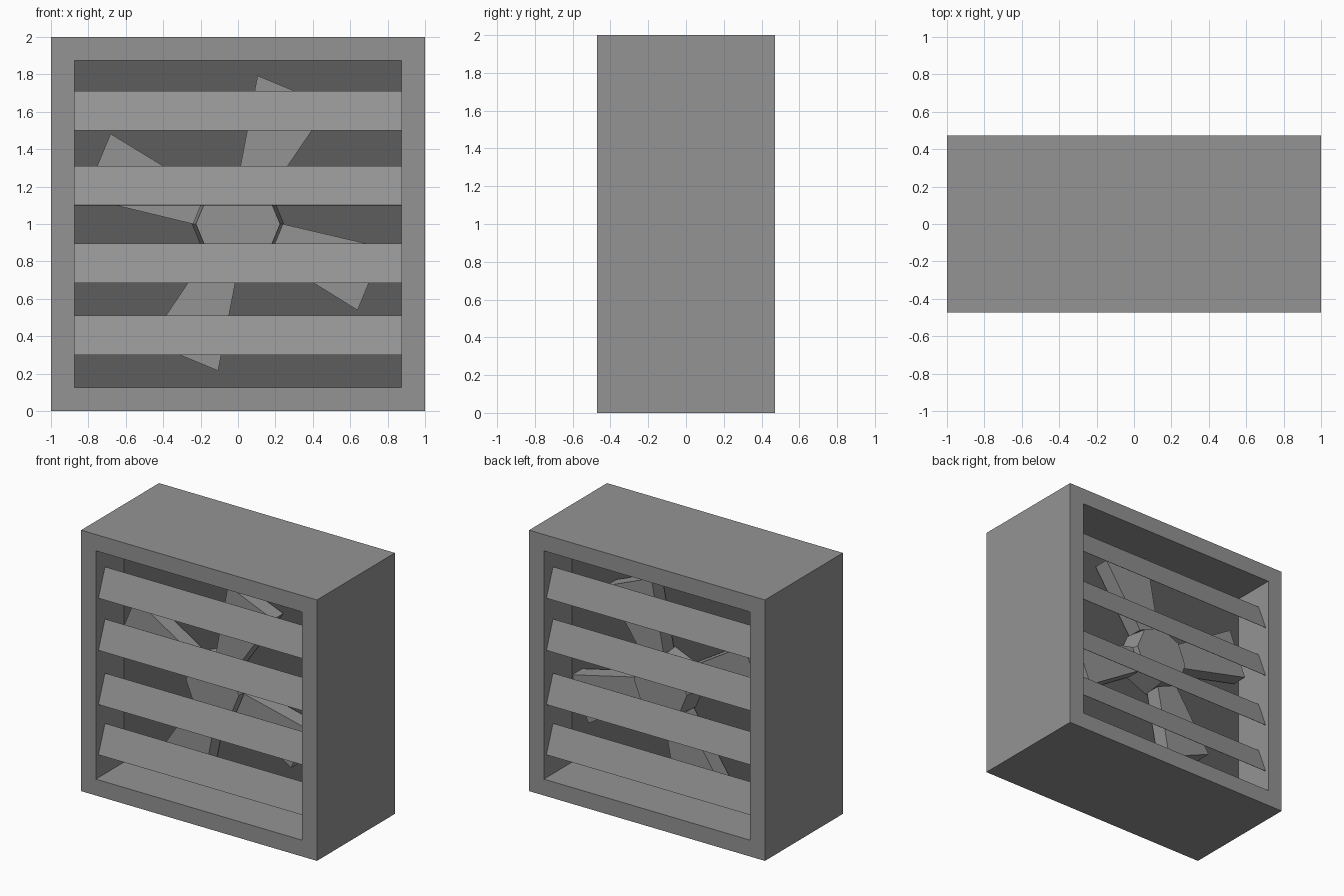
import bpy, bmesh, math
from mathutils import Vector

if "Cube" in bpy.data.objects:
    bpy.data.objects.remove(bpy.data.objects["Cube"])

HALF_Y = 0.472      # half depth of the housing
RECESS = 0.34       # depth of front and back recess
FLOOR_Y = -(HALF_Y - RECESS)


def material(name, v):
    m = bpy.data.materials.new(name)
    m.diffuse_color = (v, v, v, 1)
    m.use_nodes = True
    m.node_tree.nodes["Principled BSDF"].inputs["Base Color"].default_value = m.diffuse_color
    return m


grey = material("light grey metal", 0.295)
dark = material("dark grey panel", 0.109)


def make(name, bm, mats, mirror=False):
    bmesh.ops.recalc_face_normals(bm, faces=bm.faces)
    me = bpy.data.meshes.new(name)
    bm.to_mesh(me)
    bm.free()
    for m in mats:
        me.materials.append(m)
    ob = bpy.data.objects.new(name, me)
    bpy.context.collection.objects.link(ob)
    if mirror:  # same part on the back side
        mod = ob.modifiers.new("back copy", 'MIRROR')
        mod.use_axis = (False, True, False)
        mod.use_mirror_merge = False
    return ob


def prism(bm, front, back):
    """Closed solid between two matching rings of points."""
    a = [bm.verts.new(p) for p in front]
    b = [bm.verts.new(p) for p in back]
    n = len(a)
    bm.faces.new(a)
    bm.faces.new(b[::-1])
    for i in range(n):
        j = (i + 1) % n
        bm.faces.new((a[i], b[i], b[j], a[j]))


def polar(r, deg, y):
    t = math.radians(deg)
    return Vector((r * math.cos(t), y, 1 + r * math.sin(t)))


# Housing: box with a square recess in the front and back, dark recess floors
bm = bmesh.new()
bmesh.ops.create_cube(bm, size=1)
for v in bm.verts:
    v.co = Vector((v.co.x * 2, v.co.y * 2 * HALF_Y, v.co.z * 2 + 1))
bm.normal_update()
ends = [f for f in bm.faces if abs(f.normal.y) > 0.9]
bmesh.ops.inset_individual(bm, faces=ends, thickness=0.125, use_even_offset=True)
for f in bmesh.ops.extrude_discrete_faces(bm, faces=ends)["faces"]:
    s = 1 if f.calc_center_median().y > 0 else -1
    for v in f.verts:
        v.co.y -= s * RECESS
    f.material_index = 1
make("housing", bm, [grey, dark])

# Fan hub: eight-sided, slightly tapered
bm = bmesh.new()
prism(bm, [polar(0.225, 45 * i, -0.31) for i in range(8)],
      [polar(0.245, 45 * i, FLOOR_Y) for i in range(8)])
make("fan_hub", bm, [grey], True)

# Four flared blades on alternate hub sides: (angle, tip radius, half tip angle)
bm = bmesh.new()
for mid, r, half in ((67.5, 0.80, 15), (157.5, 0.835, 12.8),
                     (247.5, 0.792, 14.8), (337.5, 0.788, 13.3)):
    ring = [(0.24, mid - 22.5), (r, mid - half), (r, mid + half), (0.24, mid + 22.5)]
    prism(bm, [polar(q, a, -0.27) for q, a in ring],
          [polar(q, a, FLOOR_Y - 0.015) for q, a in ring])
make("fan_blades", bm, [grey], True)

# Louvre slats: thin sheets leaning back at the top
bm = bmesh.new()
for z in (0.30, 0.685, 1.10, 1.50):
    low, high = (-0.44, z), (-0.36, z + 0.21)
    bm.faces.new([bm.verts.new(p) for p in (
        (-0.875, *low), (0.875, *low), (0.875, *high), (-0.875, *high))])
slats = make("louvre_slats", bm, [grey], True)
solid = slats.modifiers.new("sheet thickness", 'SOLIDIFY')
solid.thickness = 0.002
solid.offset = 0
